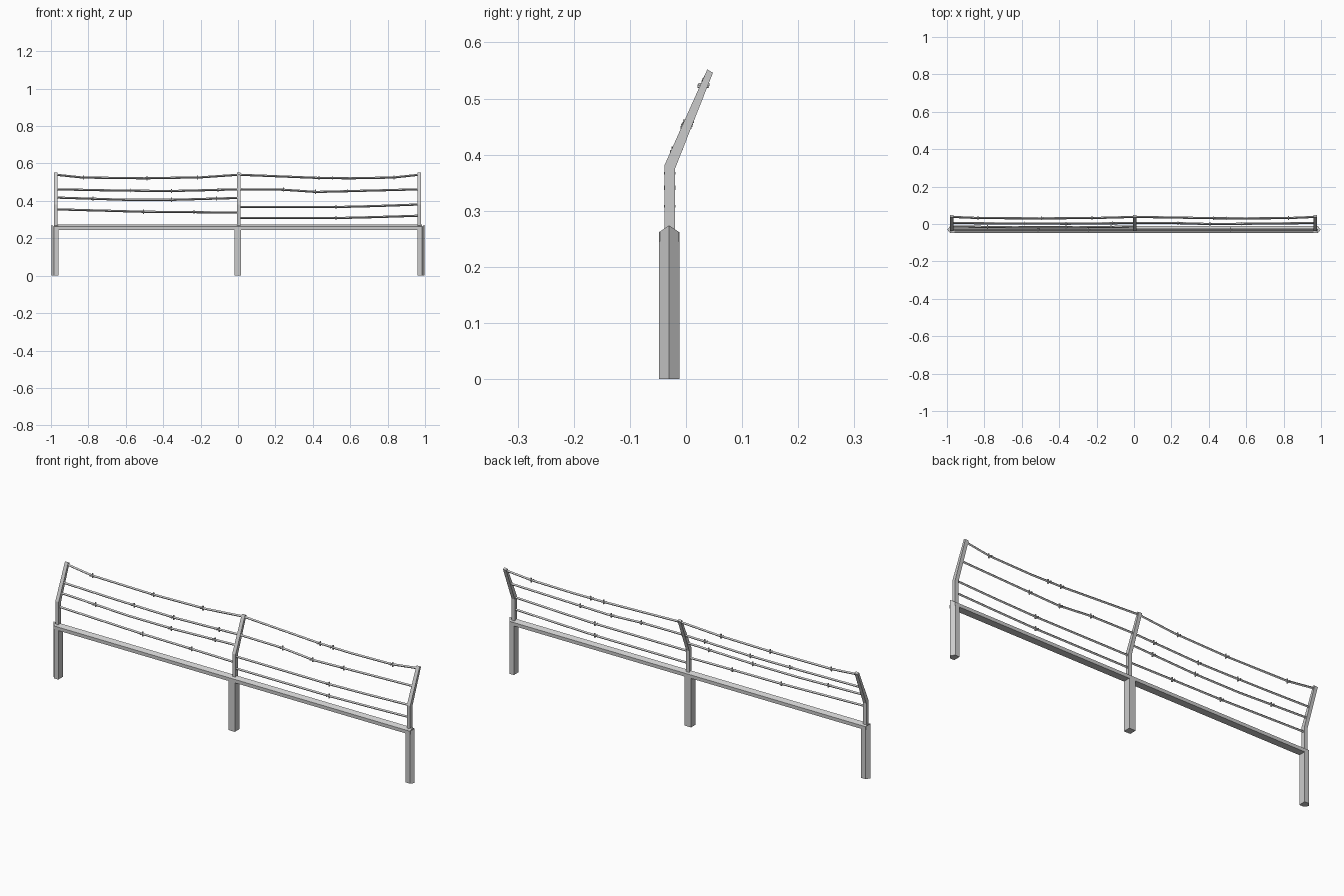
import bpy, bmesh
from mathutils import Vector

if "Cube" in bpy.data.objects:
    bpy.data.objects.remove(bpy.data.objects["Cube"])


def finish(bm, name):
    bmesh.ops.recalc_face_normals(bm, faces=bm.faces)
    mesh = bpy.data.meshes.new(name)
    bm.to_mesh(mesh)
    bm.free()
    ob = bpy.data.objects.new(name, mesh)
    bpy.context.collection.objects.link(ob)
    return ob


def prism(name, profile, direction):
    """Extrude a closed 3D outline along a direction."""
    bm = bmesh.new()
    face = bm.faces.new([bm.verts.new(p) for p in profile])
    ext = bmesh.ops.extrude_face_region(bm, geom=[face], use_keep_orig=True)
    verts = [g for g in ext["geom"] if isinstance(g, bmesh.types.BMVert)]
    bmesh.ops.translate(bm, verts=verts, vec=direction)
    return finish(bm, name)


def arm_y(z):
    """Centre line of the bent arms at a given height."""
    return -0.029 if z < 0.38 else -0.029 + (z - 0.38) * 0.42


def wire(name, points, barbs, r=0.0058):
    """Square wire sagging through (x, z) points, with small barbs."""
    bm = bmesh.new()
    path = [Vector((x, arm_y(z), z)) for x, z in points]
    rings = []
    for p in path:
        rings.append([bm.verts.new(p + Vector((0, dy, dz)) * r)
                      for dy, dz in ((-1, 0), (0, -1), (1, 0), (0, 1))])
    for a, b in zip(rings, rings[1:]):
        for i in range(4):
            j = (i + 1) % 4
            bm.faces.new((a[i], a[j], b[j], b[i]))
    bm.faces.new(rings[0])
    bm.faces.new(rings[-1])
    # barbs: short cross pieces through the wire
    for bx in barbs:
        for a, b in zip(path, path[1:]):
            if a.x <= bx <= b.x:
                c = a.lerp(b, (bx - a.x) / (b.x - a.x))
                for off, size in ((-0.004, (0.005, 0.02, 0.005)),
                                  (0.004, (0.005, 0.005, 0.022))):
                    new = bmesh.ops.create_cube(bm, size=1)["verts"]
                    bmesh.ops.scale(bm, verts=new, vec=size)
                    bmesh.ops.translate(bm, verts=new, vec=c + Vector((off, 0, 0)))
                break
    return finish(bm, name)


Y0, Y1, YM = -0.048, -0.012, -0.03

# end posts, pointed on the outer side, with a pitched top
for side, label in ((-1, "left"), (1, "right")):
    base = [(0.96, Y0), (0.984, Y0), (0.998, YM), (0.984, Y1), (0.96, Y1), (0.96, YM)]
    post = prism(label + "_post", [(side * x, y, 0) for x, y in base], (0, 0, 0.262))
    for v in post.data.vertices:
        if v.co.z > 0.1 and abs(v.co.y - YM) < 0.001:
            v.co.z = 0.274

# middle post
prism("middle_post", [(-0.019, Y0, 0), (0.016, Y0, 0), (0.016, Y1, 0), (-0.019, Y1, 0)],
      (0, 0, 0.255))

# rail with a ridged top
prism("rail", [(-0.985, y, z) for y, z in
               ((Y0, 0.245), (Y1, 0.245), (Y1, 0.262), (YM, 0.274), (Y0, 0.262))],
      (1.97, 0, 0))

# bent arms above the posts
arm = [(-0.038, 0.26), (-0.02, 0.26), (-0.02, 0.374), (0.048, 0.546),
       (0.038, 0.552), (-0.038, 0.382)]
for x, label in ((-0.974, "left"), (0.004, "middle"), (0.969, "right")):
    prism(label + "_arm", [(x - 0.009, y, z) for y, z in arm], (0.018, 0, 0))

# barbed wires, left span then right span
L, M, R = -0.974, 0.004, 0.969
wire("left_wire_1", [(L, 0.54), (-0.83, 0.525), (-0.5, 0.521), (-0.2, 0.526), (M, 0.54)],
     [-0.83, -0.49, -0.22])
wire("left_wire_2", [(L, 0.462), (-0.72, 0.457), (-0.5, 0.454), (-0.35, 0.453), (M, 0.462)],
     [-0.58, -0.36, -0.11])
wire("left_wire_3", [(L, 0.418), (-0.6, 0.406), (-0.35, 0.406), (M, 0.416)],
     [-0.78, -0.36, -0.12])
wire("left_wire_4", [(L, 0.355), (-0.5, 0.342), (-0.24, 0.340), (M, 0.337)],
     [-0.51, -0.24])
wire("right_wire_1", [(M, 0.54), (0.43, 0.523), (0.6, 0.521), (0.83, 0.525), (R, 0.54)],
     [0.43, 0.5, 0.83])
wire("right_wire_2", [(M, 0.462), (0.24, 0.46), (0.42, 0.448), (0.62, 0.453), (R, 0.462)],
     [0.24, 0.41, 0.58])
wire("right_wire_3", [(M, 0.368), (0.52, 0.367), (0.75, 0.373), (R, 0.381)],
     [0.52])
wire("right_wire_4", [(M, 0.308), (0.52, 0.308), (0.75, 0.314), (R, 0.321)],
     [0.52])
